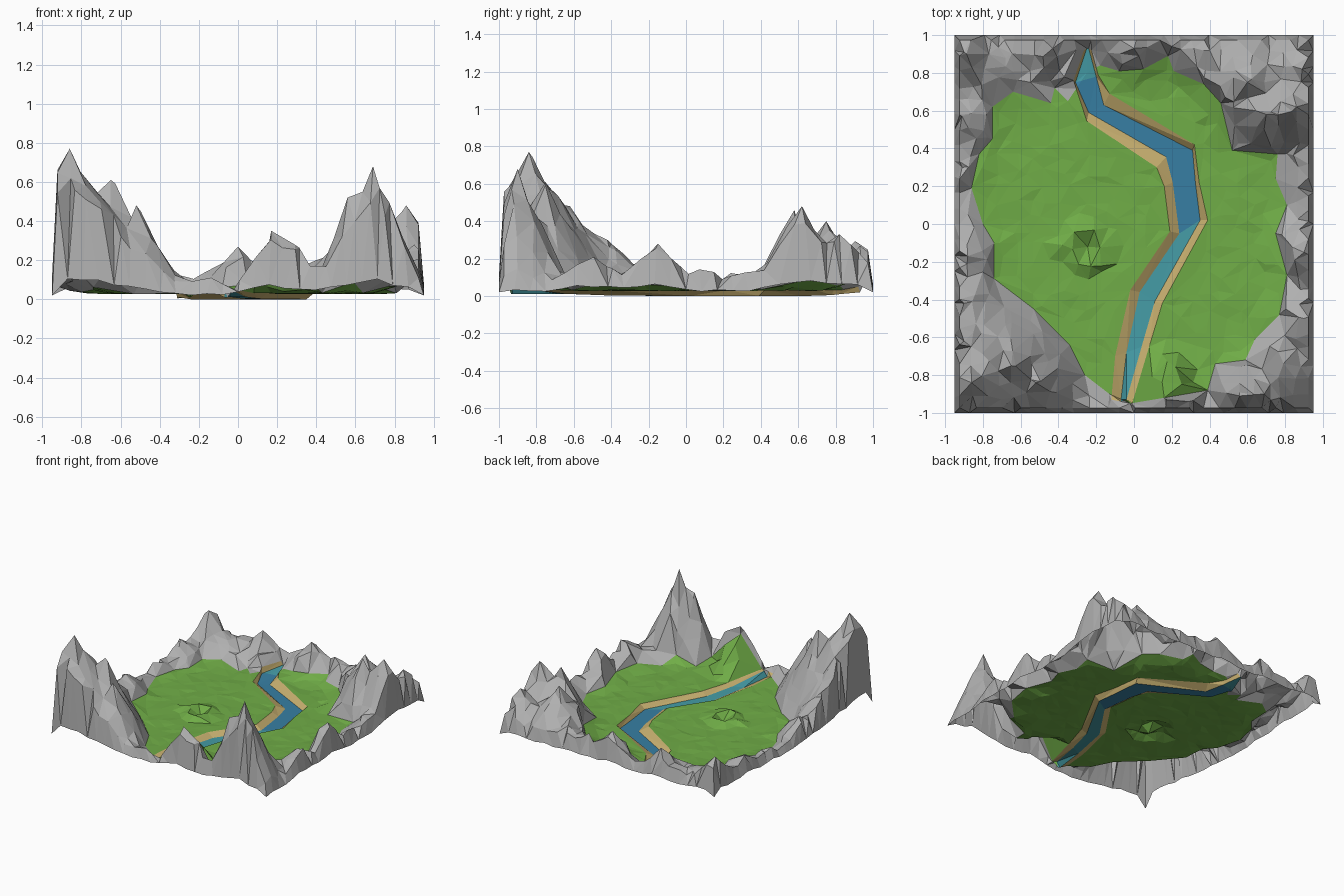
import bpy, random
from mathutils import Vector
from mathutils.geometry import delaunay_2d_cdt, intersect_point_line

if "Cube" in bpy.data.objects:
    bpy.data.objects.remove(bpy.data.objects["Cube"])

random.seed(7)
HX, HY = 0.95, 1.0


def material(name, rgb):
    lin = [(c / 255 / 12.92 if c < 11 else ((c / 255 + 0.055) / 1.055) ** 2.4) for c in rgb]
    m = bpy.data.materials.new(name)
    m.diffuse_color = (*lin, 1)
    m.use_nodes = True
    m.node_tree.nodes["Principled BSDF"].inputs["Base Color"].default_value = m.diffuse_color
    return m


MATS = {
    "mountains": material("rock grey", (176, 176, 176)),
    "meadow": material("grass green", (112, 173, 71)),
    "riverbank": material("sand", (200, 176, 112)),
    "deep_water": material("river blue", (55, 127, 163)),
    "shallow_water": material("river teal", (69, 156, 166)),
}

# Edge of the meadow, clockwise from back left
OUTLINE = [Vector(p) for p in [
    (-.64, .70), (-.44, .64), (-.42, .72), (-.35, .65), (-.25, .80), (-.18, .84), (-.08, .81),
    (.05, .82), (.18, .89), (.21, .81), (.37, .74), (.46, .64), (.52, .39), (.76, .37), (.75, .24),
    (.81, .10), (.75, -.05), (.81, -.27), (.77, -.48), (.64, -.61), (.59, -.72), (.43, -.74),
    (.39, -.88), (.16, -.92), (-.02, -.95), (-.13, -.90), (-.26, -.80), (-.34, -.64), (-.53, -.45),
    (-.74, -.29), (-.74, -.10), (-.80, 0), (-.86, .19), (-.82, .37), (-.75, .45), (-.75, .62)]]

# River sections: outer left bank, left water, right water, outer right bank
RIVER = [[Vector(s[i:i + 2]) for i in (0, 2, 4, 6)] for s in [
    (-.265, .92, -.25, .93, -.24, .93, -.225, .92),
    (-.32, .76, -.31, .75, -.20, .78, -.19, .79),
    (-.25, .545, -.24, .59, -.16, .63, -.13, .69),
    (.12, .30, .17, .355, .31, .39, .32, .42),
    (.16, .20, .205, .22, .325, .22, .345, .22),
    (.19, -.04, .24, -.05, .35, .02, .39, .02),
    (-.02, -.35, .03, -.36, .11, -.41, .15, -.42),
    (-.10, -.70, -.04, -.68, .04, -.65, .08, -.65),
    (-.12, -.93, -.07, -.94, -.04, -.93, -.01, -.95)]]
WATER_Z = [.02, .005, 0, 0, 0, 0, .003, .012, .05]

# Peaks: x, y, height, radius
PEAKS = [
    (-.86, -.84, .77, .50), (-.65, -.75, .61, .30), (-.52, -.84, .48, .26), (-.90, -.62, .48, .36),
    (-.90, -.42, .30, .30), (-.88, -.17, .20, .22), (-.91, .30, .10, .22), (-.91, .57, .18, .25),
    (-.90, .91, .29, .28), (-.68, .88, .14, .25), (-.43, .93, .25, .20), (0, .93, .27, .22),
    (.20, .94, .20, .20), (.40, .92, .20, .25), (.60, .75, .40, .32), (.70, .58, .46, .24),
    (.86, .62, .48, .28), (.89, .82, .33, .30), (.90, -.15, .28, .24), (.90, -.50, .20, .28),
    (.69, -.90, .68, .28), (.56, -.91, .52, .18), (.17, -.93, .35, .27), (.29, -.94, .28, .19)]


def inside(p, poly):
    hit = False
    for a, b in zip(poly, poly[1:] + poly[:1]):
        if (a.y > p.y) != (b.y > p.y) and p.x < a.x + (p.y - a.y) * (b.x - a.x) / (b.y - a.y):
            hit = not hit
    return hit


def seg_dist(p, a, b):
    q, t = intersect_point_line(p, a, b)
    q = a if t < 0 else b if t > 1 else q
    return (p - Vector((q[0], q[1]))).length


def poly_dist(p, poly):
    return min(seg_dist(p, a, b) for a, b in zip(poly, poly[1:] + poly[:1]))


def quad(i, l, r):
    return [RIVER[i][l], RIVER[i][r], RIVER[i + 1][r], RIVER[i + 1][l]]


N = len(RIVER) - 1
CHANNEL = [s[0] for s in RIVER] + [s[3] for s in reversed(RIVER)]
WATER = [s[1] for s in RIVER] + [s[2] for s in reversed(RIVER)]


def rise_at(p):
    return max(h * max(0, 1 - (Vector((x, y)) - p).length / r) for x, y, h, r in PEAKS)


def ground(p):
    """Height of the land away from the river."""
    rise = rise_at(p) * random.uniform(.88, 1.0)
    edge = poly_dist(p, OUTLINE)
    grass = inside(p, OUTLINE) or edge < 1e-3
    if grass and not (-.05 < p.x < .3 and p.y < -.6):
        rise *= .35                       # only the front hill is grassy
    z = .03 + rise + random.uniform(-.004, .004)
    if not grass:
        z = max(z, .045 + min(edge, .1) * random.uniform(.3, 1.1))
    z = min(z, .05 + 1.6 * poly_dist(p, CHANNEL))
    knoll = (p - Vector((-.25, -.13))).length
    if knoll < .13:                       # small hollow in the meadow
        z += .03 if knoll > .06 else -.02
    return z


# Collect points: border, ridge ring, jittered interior, then constraint lines
pts, zs, edges = [], [], []


def add(p, z=None):
    pts.append(p)
    zs.append(z)
    return len(pts) - 1


def link(ids, closed=False):
    edges.extend(zip(ids, ids[1:] + (ids[:1] if closed else [])))


STEPS = 24
for inset in (0, .027):
    ring = []
    for sx, sy, ex, ey in ((-1, -1, 1, -1), (1, -1, 1, 1), (1, 1, -1, 1), (-1, 1, -1, -1)):
        for k in range(STEPS):
            t = k / STEPS
            if k and inset:
                t += random.uniform(-.01, .01)
            p = Vector(((sx + (ex - sx) * t) * (HX - inset), (sy + (ey - sy) * t) * (HY - inset)))
            if inset and (inside(p, CHANNEL) or inside(p, OUTLINE) or poly_dist(p, OUTLINE) < .015):
                continue
            # the rim lifts a little below the taller peaks
            low = .02 + .15 * rise_at(p) + random.uniform(0, .02) if k else .02
            ring.append(add(p, None if inset else low))
    if not inset:
        link(ring, True)

link([add(p) for p in OUTLINE], True)
cols = [[add(s[c], WATER_Z[i] if c in (1, 2) else None) for i, s in enumerate(RIVER)]
        for c in range(4)]
for c in cols:
    link(c)
for i in range(N + 1):
    link([c[i] for c in cols])

GX, GY = 23, 24
for i in range(GX):
    for j in range(GY):
        p = Vector(((i + .5) / GX * 2 - 1, (j + .5) / GY * 2 - 1))
        p = Vector((p.x * .90, p.y * .95))
        p += Vector((random.uniform(-.027, .027), random.uniform(-.027, .027)))
        if abs(p.x) > .89 or abs(p.y) > .94:
            continue
        if inside(p, CHANNEL) or poly_dist(p, CHANNEL) < .035 or poly_dist(p, OUTLINE) < .025:
            continue
        add(p)
for x, y, h, r in PEAKS:
    add(Vector((x, y)), h)

verts, _, faces, orig, _, _ = delaunay_2d_cdt(pts, edges, [], 0, 1e-5)

# Heights
coords = []
for v, src in zip(verts, orig):
    p = Vector((v[0], v[1]))
    known = [zs[k] for k in src if k < len(zs) and zs[k] is not None]
    if known:
        z = known[0]
    elif inside(p, WATER) or poly_dist(p, WATER) < 1e-3:
        z = .01
    elif poly_dist(p, CHANNEL) < 1e-3:
        z = min(max(ground(p), .032), .075)
    else:
        z = ground(p)
    coords.append((p.x, p.y, max(z, 0)))


def part_of(c):
    """Which part a triangle belongs to, from its centre."""
    for i in range(N):
        if inside(c, quad(i, 1, 2)):
            return "deep_water" if 1 <= i <= 4 else "shallow_water"
    for i in range(N):
        if inside(c, quad(i, 0, 1)) or inside(c, quad(i, 2, 3)):
            return "riverbank"
    return "meadow" if inside(c, OUTLINE) else "mountains"


parts = {name: [] for name in MATS}
for f in faces:
    c = sum((Vector(coords[k][:2]) for k in f), Vector((0, 0))) / len(f)
    a, b, d = (Vector(coords[k][:2]) for k in f[:3])
    f = list(f) if (b - a).cross(d - a) > 0 else list(f)[::-1]
    parts[part_of(c)].append(f)

# One flat-shaded object per part
for name, fs in parts.items():
    used = sorted({k for f in fs for k in f})
    remap = {k: n for n, k in enumerate(used)}
    me = bpy.data.meshes.new(name)
    me.from_pydata([coords[k] for k in used], [], [[remap[k] for k in f] for f in fs])
    me.materials.append(MATS[name])
    bpy.context.collection.objects.link(bpy.data.objects.new(name, me))
